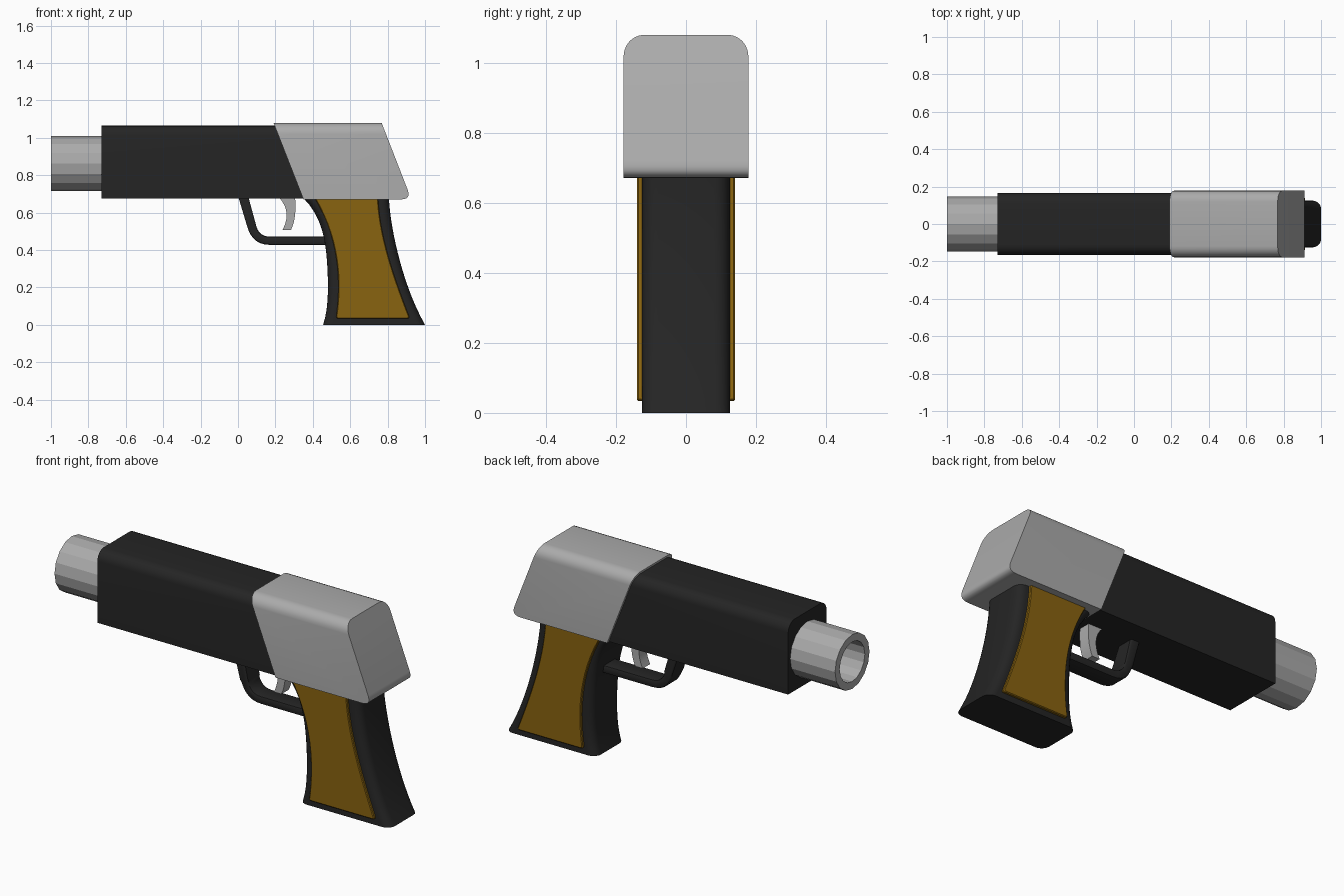
import bpy, bmesh, math
from mathutils import Vector

if "Cube" in bpy.data.objects:
    bpy.data.objects.remove(bpy.data.objects["Cube"])


def material(name, rgb):
    m = bpy.data.materials.new(name)
    m.diffuse_color = (*rgb, 1)
    m.use_nodes = True
    m.node_tree.nodes["Principled BSDF"].inputs["Base Color"].default_value = m.diffuse_color
    return m


STEEL = material("grey_steel", (0.41, 0.41, 0.41))
BLACK = material("black_metal", (0.018, 0.018, 0.018))
GOLD = material("brown_gold", (0.25, 0.125, 0.005))


def finish(name, bm, mat, angle=35):
    bmesh.ops.recalc_face_normals(bm, faces=bm.faces)
    me = bpy.data.meshes.new(name)
    bm.to_mesh(me)
    bm.free()
    me.materials.append(mat)
    ob = bpy.data.objects.new(name, me)
    bpy.context.collection.objects.link(ob)
    if angle:
        bpy.context.view_layer.objects.active = ob
        ob.select_set(True)
        bpy.ops.object.shade_smooth_by_angle(angle=math.radians(angle))
        ob.select_set(False)
    return ob


def prism(pts, y0, y1):
    """Side profile (x, z) extruded along y."""
    bm = bmesh.new()
    f = bm.faces.new([bm.verts.new((x, y0, z)) for x, z in pts])
    r = bmesh.ops.extrude_face_region(bm, geom=[f])
    for v in r["geom"]:
        if isinstance(v, bmesh.types.BMVert):
            v.co.y = y1
    return bm


def bevel(bm, rule, width, segments):
    edges = [e for e in bm.edges if rule(e)]
    bmesh.ops.bevel(bm, geom=edges, offset=width, offset_type='OFFSET',
                    segments=segments, profile=0.5, affect='EDGES')


def through(pts, z):
    """Smooth curve x(z) through the given (x, z) points."""
    s = 0
    for i, (xi, zi) in enumerate(pts):
        t = xi
        for j, (_, zj) in enumerate(pts):
            if j != i:
                t *= (z - zj) / (zi - zj)
        s += t
    return s


def bez(a, b, c, n=7):
    return [((1-t)**2*a[0] + 2*t*(1-t)*b[0] + t*t*c[0],
             (1-t)**2*a[1] + 2*t*(1-t)*b[1] + t*t*c[1])
            for t in (i / n for i in range(n + 1))]


def lengthwise(zt):
    def rule(e):
        a, b = (v.co for v in e.verts)
        return abs(a.z - zt) < 1e-4 and abs(b.z - zt) < 1e-4 and abs(a.y - b.y) < 1e-4
    return rule


# Body
bm = prism([(-0.73, 0.675), (0.38, 0.675), (0.23, 1.065), (-0.73, 1.065)], -0.165, 0.165)
bevel(bm, lengthwise(1.065), 0.055, 6)
finish("body", bm, BLACK)

# Rear cap
bm = prism([(0.35, 0.671), (0.87, 0.671)]
           + bez((0.87, 0.671), (0.926, 0.671), (0.908, 0.72), 6)[1:]
           + [(0.768, 1.08), (0.19, 1.08)], -0.178, 0.178)
bevel(bm, lengthwise(1.08), 0.06, 6)
finish("rear_cap", bm, STEEL)

# Barrel tube with bore
bm = bmesh.new()
N = 16
rings = []
for x, r in ((-0.7, 0.148), (-1.0, 0.148), (-1.0, 0.108), (-0.7, 0.108)):
    rings.append([bm.verts.new((x, r * math.cos(2 * math.pi * i / N),
                                0.863 + r * math.sin(2 * math.pi * i / N))) for i in range(N)])
for k in range(4):
    a, b = rings[k], rings[(k + 1) % 4]
    for i in range(N):
        j = (i + 1) % N
        bm.faces.new((a[i], a[j], b[j], b[i]))
finish("barrel", bm, STEEL, 0)

# Grip, lofted from rounded rectangles
front = [(0.353, 0.675), (0.44, 0.535), (0.476, 0.337), (0.48, 0.16), (0.455, 0)]
rear = [(0.807, 0.675), (0.823, 0.535), (0.866, 0.34), (0.925, 0.16), (1.0, 0)]
bm = bmesh.new()
rings = []
R, HW = 0.045, 0.125
for k in range(17):
    z = 0.685 * k / 16
    x0, x1 = through(front, z), through(rear, z)
    ring = []
    for q, (cx, cy) in enumerate(((x1 - R, HW - R), (x0 + R, HW - R),
                                  (x0 + R, R - HW), (x1 - R, R - HW))):
        for i in range(6):
            a = math.pi / 2 * (q + i / 5)
            ring.append(bm.verts.new((cx + R * math.cos(a), cy + R * math.sin(a), z)))
    rings.append(ring)
for a, b in zip(rings, rings[1:]):
    for i in range(len(a)):
        j = (i + 1) % len(a)
        bm.faces.new((a[i], a[j], b[j], b[i]))
bm.faces.new(rings[0])
bm.faces.new(rings[-1])
finish("grip", bm, BLACK)

# Grip panels on both sides
pf = [(0.412, 0.675), (0.497, 0.482), (0.535, 0.268), (0.524, 0.037)]
pr = [(0.749, 0.675), (0.775, 0.482), (0.834, 0.268), (0.918, 0.037)]
zs = [0.034 + 0.645 * i / 14 for i in range(15)]
outline = [(through(pr, z), z) for z in zs] + [(through(pf, z), z) for z in reversed(zs)]
for name, s in (("grip_panel_front", -1), ("grip_panel_back", 1)):
    bm = prism(outline, s * 0.11, s * 0.14)
    bevel(bm, lambda e: abs(e.verts[0].co.y - e.verts[1].co.y) > 0.01
          and e.verts[0].co.z < 0.04, 0.012, 3)
    bevel(bm, lambda e: all(abs(v.co.y) > 0.139 for v in e.verts), 0.004, 1)
    finish(name, bm, GOLD)

# Trigger guard
outer = [(0.0, 0.69)] + bez((0.048, 0.53), (0.075, 0.428), (0.17, 0.428)) + [(0.5, 0.428)]
inner = [(0.054, 0.69)] + bez((0.096, 0.535), (0.11, 0.472), (0.17, 0.472)) + [(0.5, 0.472)]
bm = prism(outer + inner[::-1], -0.05, 0.05)
bevel(bm, lambda e: abs(e.verts[0].co.y - e.verts[1].co.y) < 1e-4
      and (e.verts[0].co - e.verts[1].co).length > 0.005
      and not all(v.co.z > 0.68 or v.co.x > 0.49 for v in e.verts), 0.01, 2)
finish("trigger_guard", bm, BLACK)

# Trigger
bm = prism(bez((0.215, 0.685), (0.292, 0.61), (0.238, 0.507))
           + bez((0.283, 0.507), (0.315, 0.57), (0.305, 0.685)), -0.032, 0.032)
finish("trigger", bm, STEEL)
